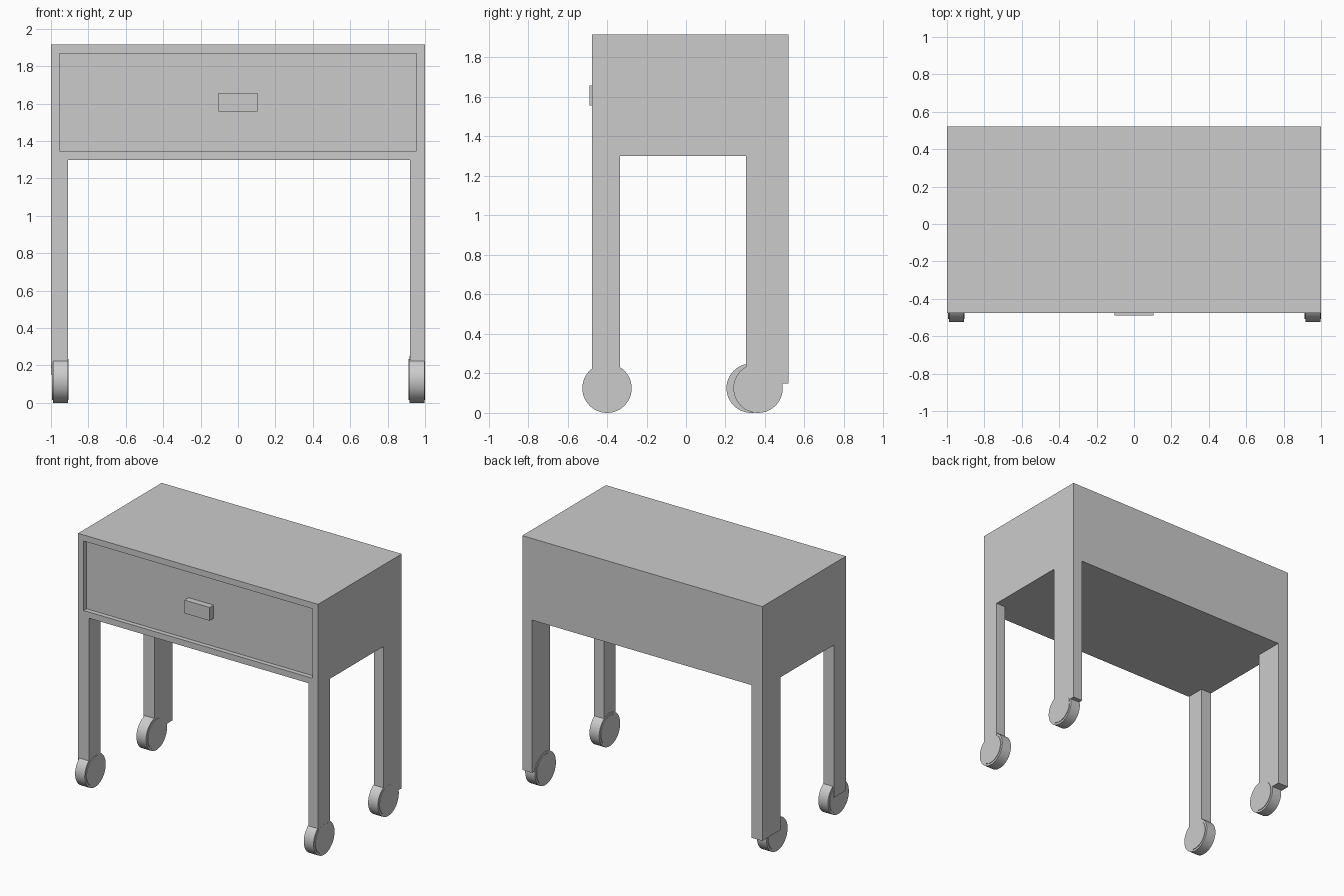
import bpy, bmesh, math
from mathutils import Matrix, Vector

if "Cube" in bpy.data.objects:
    bpy.data.objects.remove(bpy.data.objects["Cube"])


def box(name, x, y, z):
    """Box spanning three (min, max) ranges."""
    bm = bmesh.new()
    bmesh.ops.create_cube(bm, size=1)
    for v in bm.verts:
        v.co = Vector([r[0] if c < 0 else r[1] for c, r in zip(v.co, (x, y, z))])
    return finish(name, bm)


def finish(name, bm):
    mesh = bpy.data.meshes.new(name)
    bm.to_mesh(mesh)
    bm.free()
    ob = bpy.data.objects.new(name, mesh)
    bpy.context.collection.objects.link(ob)
    return ob


def wheel(name, x, y):
    """Tyre with a slightly raised hub disc on both faces, axle along x."""
    bm = bmesh.new()
    centre = Matrix.Translation(((x[0] + x[1]) / 2, y, 0.125))
    turn = Matrix.Rotation(math.pi / 2, 4, 'Y')
    bmesh.ops.create_cone(bm, cap_ends=True, segments=48, radius1=0.125,
                          radius2=0.125, depth=x[1] - x[0], matrix=centre @ turn)
    caps = [f for f in bm.faces if len(f.verts) > 4]
    bmesh.ops.inset_individual(bm, faces=caps, thickness=0.016)
    for f in caps:
        new = bmesh.ops.extrude_discrete_faces(bm, faces=[f])["faces"][0]
        bmesh.ops.translate(bm, verts=new.verts, vec=new.normal * 0.004)
    ob = finish(name, bm)
    bpy.ops.object.select_all(action='DESELECT')
    ob.select_set(True)
    bpy.context.view_layer.objects.active = ob
    bpy.ops.object.shade_smooth_by_angle(angle=math.radians(30))
    return ob


# Cabinet with the drawer front sunk into its face
body = box("cabinet", (-1, 1), (-0.475, 0.52), (1.30, 1.915))
bm = bmesh.new()
bm.from_mesh(body.data)
bm.normal_update()
front = min(bm.faces, key=lambda f: f.calc_center_median().y)
bmesh.ops.inset_individual(bm, faces=[front], thickness=0.065)
panel = bmesh.ops.extrude_discrete_faces(bm, faces=[front])["faces"][0]
bmesh.ops.translate(bm, verts=panel.verts, vec=(0, 0.035, 0))
bm.to_mesh(body.data)
bm.free()

# Drawer handle
box("handle", (-0.105, 0.105), (-0.488, -0.44), (1.557, 1.657))

# Legs and wheels; the two rear wheels are swivelled to slightly different spots
sides = (("left", (-1, -0.91), (-0.99, -0.91), 0.33),
         ("right", (0.92, 1), (0.916, 0.997), 0.365))
for side, leg_x, wheel_x, rear_y in sides:
    box(f"front_leg_{side}", leg_x, (-0.475, -0.335), (0.15, 1.30))
    box(f"back_leg_{side}", leg_x, (0.305, 0.52), (0.15, 1.30))
    wheel(f"front_wheel_{side}", wheel_x, -0.40)
    wheel(f"back_wheel_{side}", wheel_x, rear_y)
